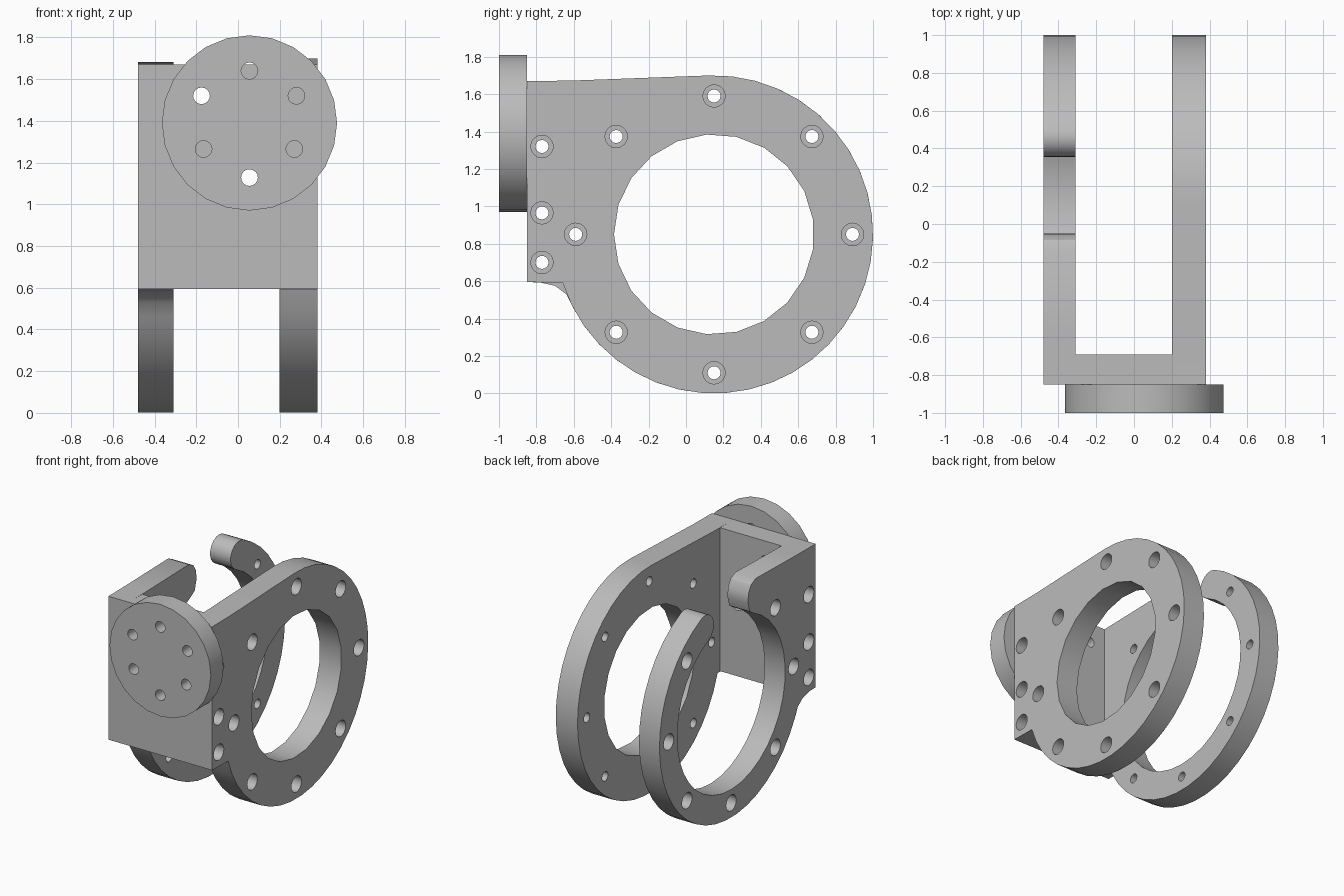
import bpy, bmesh
from math import sin, cos, radians, pi
from mathutils import Matrix, Vector

cube = bpy.data.objects.get("Cube")
if cube:
    bpy.data.objects.remove(cube, do_unlink=True)

GREY = (0.5, 0.5, 0.5, 1)
metal = bpy.data.materials.new("plain grey")
metal.use_nodes = True
metal.diffuse_color = GREY
metal.node_tree.nodes["Principled BSDF"].inputs["Base Color"].default_value = GREY

CY = 0.15           # ring centre along y
CZ = 0.85           # ring centre height
OUTER = 0.85        # ring outer radius
BOLT_R = 0.74       # bolt circle radius
LEFT = (0.20, 0.38)     # x span of the closed plate
RIGHT = (-0.48, -0.31)  # x span of the open plate


def finish(name, bm):
    bmesh.ops.recalc_face_normals(bm, faces=bm.faces)
    mesh = bpy.data.meshes.new(name)
    bm.to_mesh(mesh)
    bm.free()
    mesh.materials.append(metal)
    obj = bpy.data.objects.new(name, mesh)
    bpy.context.collection.objects.link(obj)
    return obj


def arc(radius, start, end, steps, cy=CY, cz=CZ):
    angles = [radians(start + (end - start) * i / steps) for i in range(steps + 1)]
    return [(cy + radius * cos(a), cz + radius * sin(a)) for a in angles]


def plate(name, outline, span):
    """Extrude a y-z outline across an x span."""
    bm = bmesh.new()
    face = bm.faces.new([bm.verts.new((span[0], y, z)) for y, z in outline])
    out = bmesh.ops.extrude_face_region(bm, geom=[face])
    moved = [v for v in out["geom"] if isinstance(v, bmesh.types.BMVert)]
    bmesh.ops.translate(bm, verts=moved, vec=(span[1] - span[0], 0, 0))
    return finish(name, bm)


def cylinders(name, axis, spots, radius, start, end, sides=16, turn=0):
    """Cylinders along x (spots are y, z) or along y (spots are x, z)."""
    bm = bmesh.new()
    mid = (start + end) / 2
    for a, b in spots:
        place = (mid, a, b) if axis == "X" else (a, mid, b)
        rot = Matrix.Rotation(pi / 2, 4, "Y" if axis == "X" else "X")
        spin = Matrix.Rotation(radians(turn), 4, "Z")
        bmesh.ops.create_cone(bm, cap_ends=True, segments=sides, radius1=radius,
                              radius2=radius, depth=end - start,
                              matrix=Matrix.Translation(Vector(place)) @ rot @ spin)
    return finish(name, bm)


def cut(obj, cutter):
    cutter.hide_render = True
    mod = obj.modifiers.new("holes", "BOOLEAN")
    mod.operation = "DIFFERENCE"
    mod.solver = "EXACT"
    mod.object = cutter
    bpy.context.view_layer.objects.active = obj
    bpy.ops.object.modifier_apply(modifier=mod.name)
    bpy.data.objects.remove(cutter, do_unlink=True)


ring_holes = [(CY + BOLT_R * cos(i * pi / 4), CZ + BOLT_R * sin(i * pi / 4)) for i in range(8)]
edge_holes = [(-0.77, z) for z in (0.70, 0.965, 1.32)]

# closed ring plate
corner = [(-0.85, 0.595), (-0.85, 1.67), (-0.62, 1.672)]
closed_plate = plate("closed_ring_plate", corner + arc(OUTER, 92, -162.3, 30), LEFT)
cut(closed_plate, cylinders("bore", "X", [(CY, CZ)], 0.535, 0, 0.6, 21, 180))
cut(closed_plate, cylinders("holes", "X", ring_holes + edge_holes, 0.035, 0, 0.6))
cut(closed_plate, cylinders("recess", "X", ring_holes + edge_holes, 0.06, 0.29, 0.6))

# open ring plate, with a rounded stub and a rounded free end
end_angle = 65.5
cap_y = CY + 0.745 * cos(radians(end_angle))
cap_z = CZ + 0.745 * sin(radians(end_angle))
fillet = [(-0.64, 0.53), (-0.70, 0.575), (-0.78, 0.593)]
stub_tip = [(-0.14, 1.682), (-0.085, 1.655), (-0.053, 1.60),
            (-0.05, 1.53), (-0.07, 1.46)]
outline = (arc(OUTER, end_angle, -153, 26) + fillet + corner + stub_tip
           + arc(0.64, 113.5, 360 + end_angle, 30)
           + arc(0.105, end_angle + 180, end_angle, 9, cap_y, cap_z)[1:-1])
open_plate = plate("open_ring_plate", outline, RIGHT)
open_holes = [h for i, h in enumerate(ring_holes) if i != 2] + edge_holes
cut(open_plate, cylinders("holes", "X", open_holes, 0.035, -0.6, 0))
cut(open_plate, cylinders("recess", "X", open_holes, 0.06, -0.6, -0.39))

# bridge wall between the plates
wall = [(-0.85, 0.595), (-0.69, 0.595), (-0.69, 1.67), (-0.85, 1.67)]
bridge = plate("bridge_wall", wall, (RIGHT[1], LEFT[0]))
through = [(-0.175, 1.52), (0.055, 1.128)]
cut(bridge, cylinders("edge_bores", "X", edge_holes, 0.035, -0.6, 0.6))
cut(bridge, cylinders("flange_bores", "Y", through, 0.04, -1.1, -0.5))

# round mounting flange on the front
flange = cylinders("front_flange", "Y", [(0.055, 1.39)], 0.42, -1.0, -0.85, 24)
flange_holes = through + [(0.055, 1.64), (0.28, 1.52), (0.27, 1.265), (-0.165, 1.265)]
cut(flange, cylinders("flange_holes", "Y", flange_holes, 0.04, -1.1, -0.8))

# smooth the round walls, keep the edges crisp
for obj in (closed_plate, open_plate, bridge, flange):
    bpy.ops.object.select_all(action="DESELECT")
    obj.select_set(True)
    bpy.context.view_layer.objects.active = obj
    bpy.ops.object.shade_smooth_by_angle(angle=radians(30))
